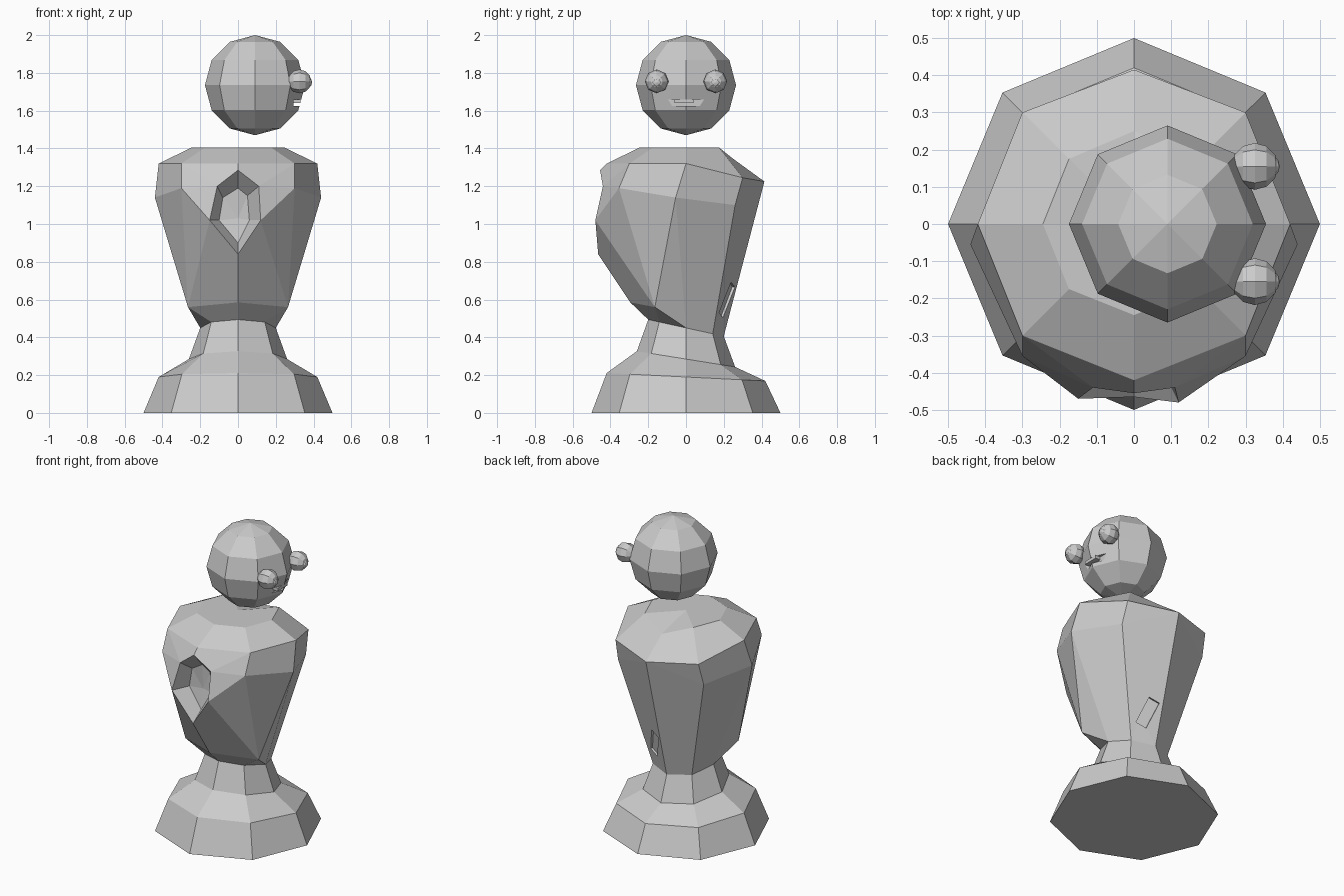
import bpy
import bmesh
import math
from mathutils import Vector, Matrix

cube = bpy.data.objects.get("Cube")
if cube:
    bpy.data.objects.remove(cube, do_unlink=True)

clay = bpy.data.materials.new("clay_grey")
clay.use_nodes = True
clay.diffuse_color = (0.6, 0.6, 0.6, 1)
clay.node_tree.nodes["Principled BSDF"].inputs["Base Color"].default_value = (0.6, 0.6, 0.6, 1)


def finish(name, bm):
    """Turn a bmesh into a flat-shaded grey object."""
    bmesh.ops.remove_doubles(bm, verts=bm.verts, dist=0.0005)
    bmesh.ops.recalc_face_normals(bm, faces=bm.faces)
    mesh = bpy.data.meshes.new(name)
    bm.to_mesh(mesh)
    bm.free()
    mesh.materials.append(clay)
    obj = bpy.data.objects.new(name, mesh)
    bpy.context.collection.objects.link(obj)
    return obj


def sphere(name, centre, radius, axis=None):
    bm = bmesh.new()
    bmesh.ops.create_uvsphere(bm, u_segments=8, v_segments=6, radius=radius)
    turn = Matrix.Rotation(math.pi / 2, 4, axis) if axis else Matrix()
    bmesh.ops.transform(bm, matrix=Matrix.Translation(centre) @ turn, verts=bm.verts)
    return finish(name, bm)


def box(name, centre, size, turn=Matrix()):
    bm = bmesh.new()
    scale = Matrix.Diagonal((*size, 1))
    bmesh.ops.create_cube(bm, size=1, matrix=Matrix.Translation(centre) @ turn @ scale)
    return finish(name, bm)


def carve(target, cutter):
    """Cut a helper out of a part, then remove the helper."""
    cutter.hide_render = True
    mod = target.modifiers.new("carve", "BOOLEAN")
    mod.operation = "DIFFERENCE"
    mod.solver = "EXACT"
    mod.object = cutter
    bpy.context.view_layer.objects.active = target
    bpy.ops.object.modifier_apply(modifier=mod.name)
    bpy.data.objects.remove(cutter, do_unlink=True)


def ring(radius, height, tilt):
    """Eight points, starting at the front and going round by the left."""
    points = []
    for i in range(8):
        a = math.radians(45 * i - 90)
        y = radius * math.sin(a)
        points.append((radius * math.cos(a), y, height - tilt * y))
    return points


# Torso and flared base, one closed low-poly shell
bm = bmesh.new()


def face(points):
    bm.faces.new([bm.verts.new(p) for p in points])


foot, skirt = ring(0.5, 0, 0), ring(0.42, 0.19, 0.05)
flare, waist = ring(0.26, 0.285, 0.16), ring(0.2, 0.45, 0.22)
for low, high in ((foot, skirt), (skirt, flare), (flare, waist)):
    for i in range(8):
        j = (i + 1) % 8
        face((low[i], low[j], high[j], high[i]))
face(foot)

# Front crater rim and its sunken floor, from the top round by the left
rim = [(0, -0.455, 1.285), (0.11, -0.44, 1.2), (0.12, -0.48, 1.02),
       (0, -0.465, 0.84), (-0.15, -0.47, 1.02), (-0.11, -0.44, 1.2)]
floor = [(0, -0.37, 1.19), (0.05, -0.36, 1.15), (0.06, -0.36, 1.02),
         (0, -0.38, 0.9), (-0.1, -0.36, 1.02), (-0.08, -0.36, 1.14)]
for i in range(6):
    j = (i + 1) % 6
    face((rim[i], rim[j], floor[j], floor[i]))
floor_mid = (0, -0.36, 1.03)
for i in range(6):
    face((floor[i], floor[(i + 1) % 6], floor_mid))

# Belly, chest and shoulders, each side in turn
hip_front, chest_back = (0, -0.295, 0.585), (0, 0.415, 1.225)
collar_front, collar_back = (0, -0.42, 1.32), (0, 0.25, 1.345)
top_front, top_mid = (0, -0.245, 1.405), (0, 0, 1.405)
for s in (1, -1):
    def at(x, y, z):
        return (s * x, y, z)

    w0, w1, w2, w3, w4 = [at(*p) for p in waist[:5]]
    hip = at(0.265, -0.165, 0.56)
    chest_f, chest_s, chest_b = at(0.3, -0.355, 1.19), at(0.44, -0.055, 1.14), at(0.31, 0.26, 1.1)
    collar_f, collar_s, collar_b = at(0.3, -0.3, 1.32), at(0.42, 0, 1.32), at(0.3, 0.3, 1.245)
    top_f, top_s, top_b = at(0.175, -0.175, 1.405), at(0.245, 0, 1.405), at(0.175, 0.175, 1.405)
    rim_up, rim_side = (rim[1], rim[2]) if s > 0 else (rim[5], rim[4])
    for points in (
        (w0, w1, hip, hip_front),
        (hip_front, hip, rim_side, rim[3]),
        (hip, chest_f, rim_side), (chest_f, rim_up, rim_side),
        (chest_f, collar_f, rim_up), (collar_f, collar_front, rim[0], rim_up),
        (w1, w2, hip), (w2, chest_s, hip), (hip, chest_s, chest_f),
        (chest_f, chest_s, collar_s, collar_f),
        (w2, w3, chest_b, chest_s), (chest_s, chest_b, collar_b, collar_s),
        (w3, w4, chest_back, chest_b), (chest_b, chest_back, collar_b),
        (collar_front, collar_f, top_f, top_front),
        (collar_f, collar_s, top_s, top_f),
        (collar_s, collar_b, top_b, top_s),
        (collar_b, chest_back, collar_back, top_b),
        (top_front, top_f, top_s, top_mid),
        (top_mid, top_s, top_b), (top_mid, top_b, collar_back),
    ):
        face(points)
torso = finish("torso", bm)

# Small slanted notch low on the back
normal = Vector((0.38, 0.9, -0.22)).normalized()
lean = normal.to_track_quat("Y", "Z").to_matrix().to_4x4() @ Matrix.Rotation(-0.4, 4, "Y")
carve(torso, box("notch_cutter", (0.09, 0.25, 0.59), (0.07, 0.1, 0.18), lean))

# Floating head with a slot mouth and a tooth
head = sphere("head", (0.09, 0, 1.735), 0.265)
carve(head, box("mouth_cutter", (0.35, 0, 1.642), (0.11, 0.19, 0.036)))
box("tooth", (0.31, -0.01, 1.65), (0.04, 0.1, 0.02))

# Bulging eyes with raised pupils
for side, y in (("left", 0.155), ("right", -0.155)):
    sphere(side + "_eye", (0.325, y, 1.755), 0.063, "Y")
    sphere(side + "_pupil", (0.358, y, 1.75), 0.034, "Y")
